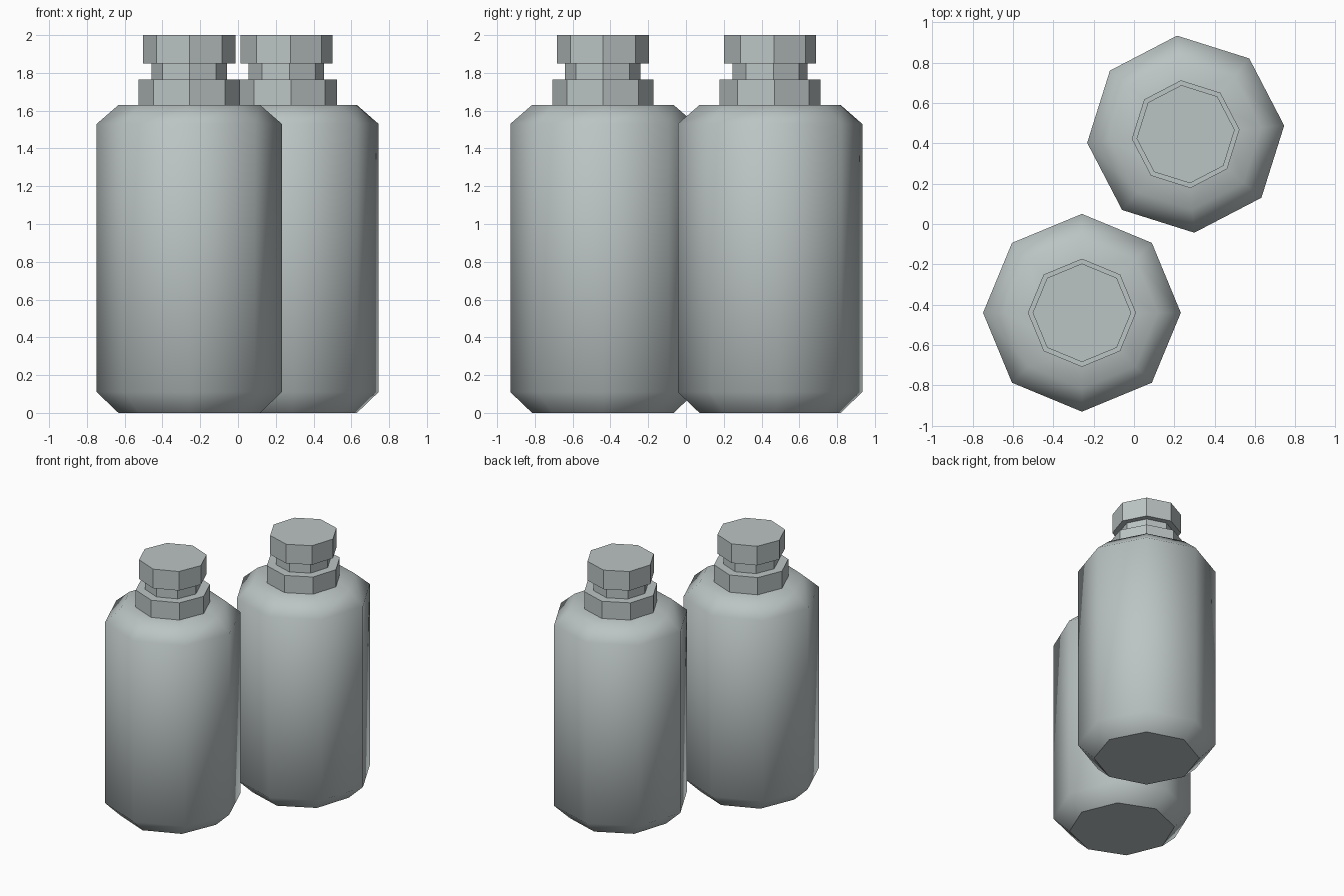
import bpy, bmesh, math

if "Cube" in bpy.data.objects:
    bpy.data.objects.remove(bpy.data.objects["Cube"])

grey = bpy.data.materials.new("pale grey")
grey.diffuse_color = (0.5, 0.55, 0.55, 1)
grey.use_nodes = True
grey.node_tree.nodes["Principled BSDF"].inputs["Base Color"].default_value = grey.diffuse_color

SIDES = 8
BODY = [(0.375, 0), (0.49, 0.11), (0.49, 1.53), (0.375, 1.63), (0.2, 1.63)]
CAP = [(0.268, 1.63), (0.268, 1.765), (0.2, 1.765), (0.2, 1.85),
       (0.244, 1.85), (0.244, 2.0)]


def lathe(name, profile, x, y, turn, smooth):
    """Eight-sided turned part with closed ends."""
    bm = bmesh.new()
    rings = []
    for r, z in profile:
        rings.append([bm.verts.new((r * math.cos(2 * math.pi * i / SIDES),
                                    r * math.sin(2 * math.pi * i / SIDES), z))
                      for i in range(SIDES)])
    for lo, hi in zip(rings, rings[1:]):
        for i in range(SIDES):
            j = (i + 1) % SIDES
            f = bm.faces.new((lo[i], lo[j], hi[j], hi[i]))
            f.smooth = smooth
    bm.faces.new(rings[0][::-1])
    bm.faces.new(rings[-1])
    # keep the base rim crisp
    for e in bm.edges:
        if all(v.co.z < 0.001 for v in e.verts):
            e.smooth = False
    mesh = bpy.data.meshes.new(name)
    bm.to_mesh(mesh)
    bm.free()
    mesh.materials.append(grey)
    ob = bpy.data.objects.new(name, mesh)
    ob.location = (x, y, 0)
    ob.rotation_euler.z = math.radians(turn)
    bpy.context.collection.objects.link(ob)


# Two bottles: rounded body plus stepped neck and cap
for label, x, y, turn in (("front", -0.258, -0.44, 0), ("back", 0.256, 0.445, 5)):
    lathe(label + "_bottle_body", BODY, x, y, turn, True)
    lathe(label + "_bottle_cap", CAP, x, y, turn, False)
